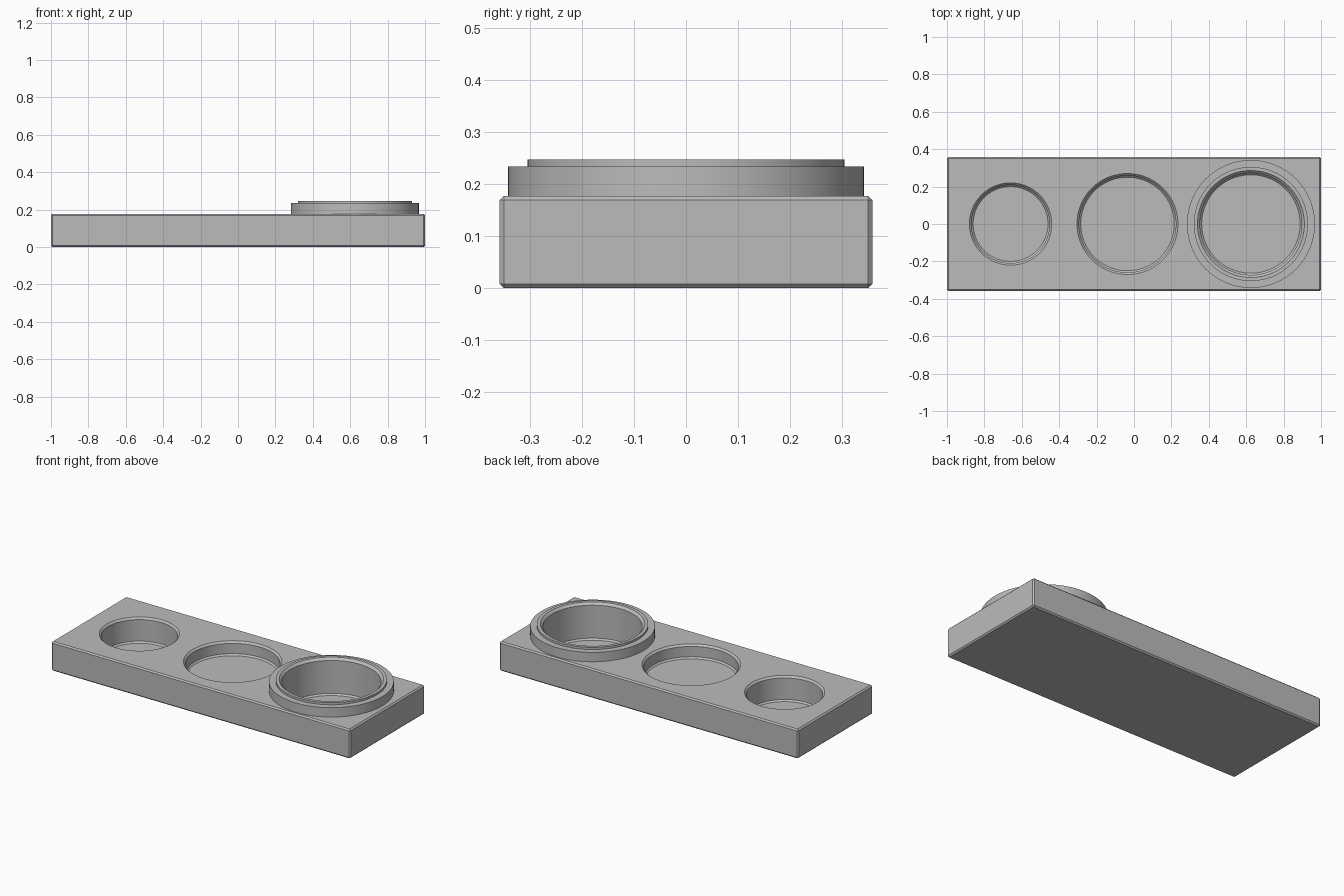
import bpy, bmesh, math

if "Cube" in bpy.data.objects:
    bpy.data.objects.remove(bpy.data.objects["Cube"])

SEG = 96
TOP = 0.177

grey = bpy.data.materials.new("plain grey")
grey.diffuse_color = (0.5, 0.5, 0.5, 1)
grey.use_nodes = True
grey.node_tree.nodes["Principled BSDF"].inputs["Base Color"].default_value = grey.diffuse_color


def make(name, bm):
    bmesh.ops.recalc_face_normals(bm, faces=bm.faces[:])
    me = bpy.data.meshes.new(name)
    bm.to_mesh(me)
    bm.free()
    me.materials.append(grey)
    ob = bpy.data.objects.new(name, me)
    bpy.context.collection.objects.link(ob)
    return ob


def lathe(name, cx, profile):
    """Closed solid of revolution from (radius, z) points, bottom to top."""
    bm = bmesh.new()
    rings = []
    for r, z in profile:
        rings.append([bm.verts.new((cx + r * math.cos(2 * math.pi * i / SEG),
                                    r * math.sin(2 * math.pi * i / SEG), z))
                      for i in range(SEG)])
    for a, b in zip(rings, rings[1:]):
        for i in range(SEG):
            j = (i + 1) % SEG
            bm.faces.new((a[i], a[j], b[j], b[i]))
    bm.faces.new(rings[0][::-1])
    bm.faces.new(rings[-1])
    return make(name, bm)


def boolean(target, tool, op):
    mod = target.modifiers.new(op, 'BOOLEAN')
    mod.operation = op
    mod.solver = 'EXACT'
    mod.object = tool
    bpy.context.view_layer.objects.active = target
    bpy.ops.object.modifier_apply(modifier=mod.name)
    bpy.data.objects.remove(tool)


# Base plate with small chamfers on every edge
bm = bmesh.new()
bmesh.ops.create_cube(bm, size=1)
for v in bm.verts:
    v.co = (v.co.x * 2, v.co.y * 0.716, (v.co.z + 0.5) * TOP)
bmesh.ops.bevel(bm, geom=bm.edges[:], offset=0.008, segments=1,
                affect='EDGES', profile=0.5)
plate = make("holder_plate", bm)

# Raised stepped collar on the right
collar = lathe("collar", 0.625, [(0.342, 0.1), (0.342, 0.234),
                                 (0.305, 0.234), (0.305, 0.247)])
boolean(plate, collar, 'UNION')

# Round pockets: centre x, rim radius, wall radius, floor z, rim z
pockets = [(-0.66, 0.220, 0.209, 0.027, TOP),
           (-0.035, 0.270, 0.259, 0.095, TOP),
           (0.625, 0.286, 0.272, 0.025, 0.247)]
for cx, rim, wall, floor, z in pockets:
    cutter = lathe("pocket", cx, [(wall - 0.009, floor), (wall, floor + 0.009),
                                  (wall, z - (rim - wall)), (rim, z), (rim, z + 0.1)])
    boolean(plate, cutter, 'DIFFERENCE')

# Smooth round walls, keep edges sharp
bpy.ops.object.select_all(action='DESELECT')
plate.select_set(True)
bpy.context.view_layer.objects.active = plate
bpy.ops.object.shade_smooth_by_angle(angle=math.radians(25))
